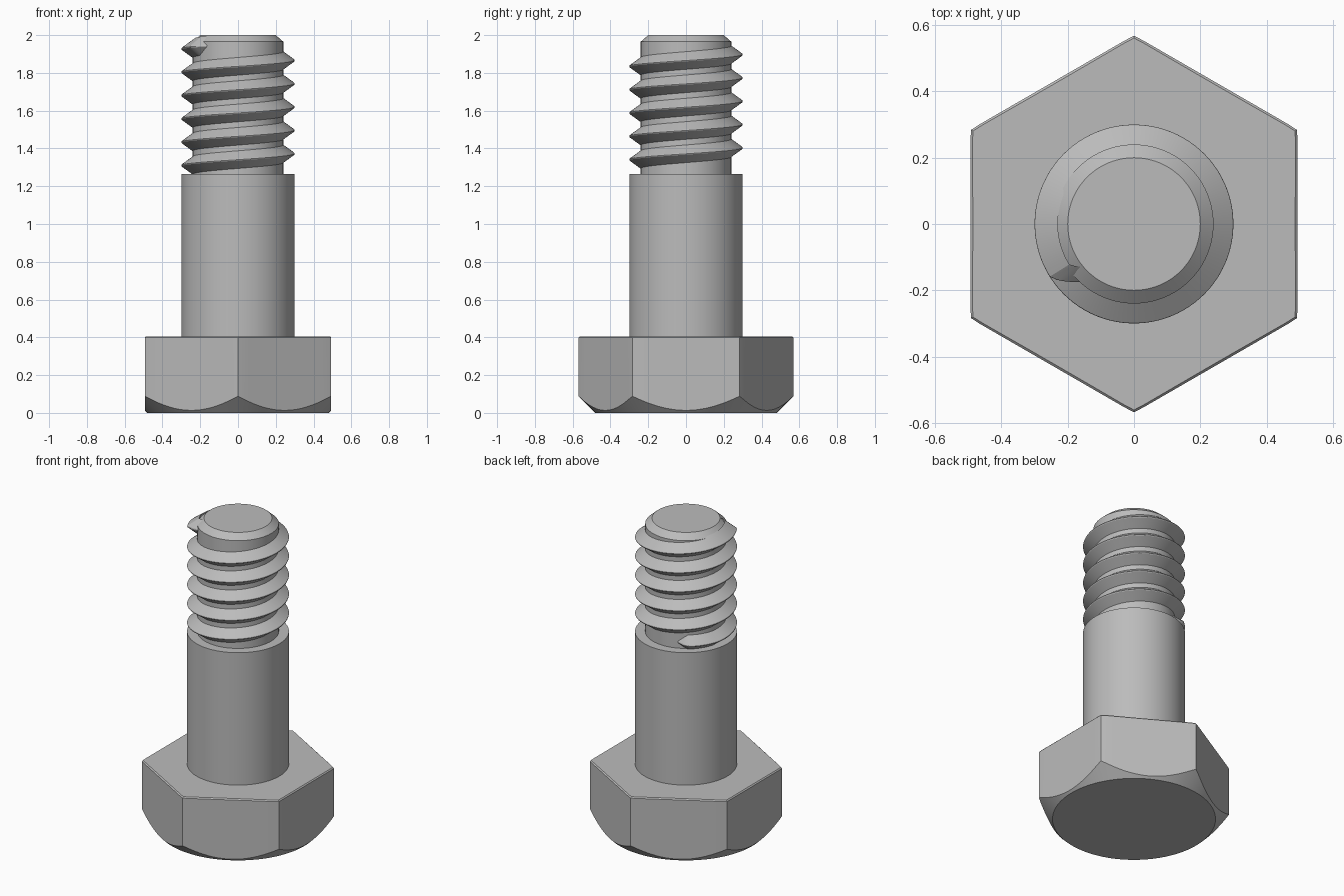
import bpy, bmesh
from math import cos, sin, pi, radians

if "Cube" in bpy.data.objects:
    bpy.data.objects.remove(bpy.data.objects["Cube"], do_unlink=True)

steel = bpy.data.materials.new("steel grey")
steel.use_nodes = True
colour = (0.5, 0.5, 0.5, 1)
steel.diffuse_color = colour
steel.node_tree.nodes["Principled BSDF"].inputs["Base Color"].default_value = colour


def loft(name, rings):
    """Skin a list of closed rings and cap both ends."""
    bm = bmesh.new()
    loops = [[bm.verts.new(p) for p in ring] for ring in rings]
    n = len(loops[0])
    for a, b in zip(loops, loops[1:]):
        for i in range(n):
            j = (i + 1) % n
            bm.faces.new((a[i], a[j], b[j], b[i]))
    bm.faces.new(loops[0][::-1])
    bm.faces.new(loops[-1])
    bmesh.ops.recalc_face_normals(bm, faces=bm.faces)
    mesh = bpy.data.meshes.new(name)
    bm.to_mesh(mesh)
    bm.free()
    mesh.materials.append(steel)
    obj = bpy.data.objects.new(name, mesh)
    bpy.context.collection.objects.link(obj)
    bpy.ops.object.select_all(action='DESELECT')
    obj.select_set(True)
    bpy.context.view_layer.objects.active = obj
    bpy.ops.object.shade_smooth_by_angle(angle=radians(25))
    return obj


SEGMENTS = 120
ANGLES = [2 * pi * i / SEGMENTS for i in range(SEGMENTS)]


def ring(radius, height):
    """Ring whose radius and height are functions of the angle."""
    return [(radius(a) * cos(a), radius(a) * sin(a), height(a)) for a in ANGLES]


def turned(name, profile):
    loft(name, [ring(lambda a: r, lambda a: z) for r, z in profile])


# Hex head with a conical chamfer underneath and a fine bevel on top
APOTHEM, FACE_RADIUS, HEAD_TOP = 0.4935, 0.48, 0.405


def hex_radius(a):
    off = (a + pi / 6) % (pi / 3) - pi / 6
    return min(APOTHEM / cos(off), 0.568)


loft("hex_head", [
    ring(lambda a: FACE_RADIUS, lambda a: 0),
    ring(hex_radius, lambda a: hex_radius(a) - FACE_RADIUS),
    ring(hex_radius, lambda a: HEAD_TOP - 0.007),
    ring(lambda a: hex_radius(a) - 0.007, lambda a: HEAD_TOP),
])

# Plain shank and the thinner core with its chamfered tip
turned("shank", [(0.3, 0.4), (0.3, 1.265)])
turned("thread_core", [(0.24, 1.26), (0.24, 1.965), (0.2, 2.0)])

# Helical thread ridge that sinks into the core at both ends
PITCH, START, END = 0.1235, 112, 2028
SECTION = [(0.23, -0.054), (0.298, -0.005), (0.3, 0), (0.298, 0.005), (0.23, 0.054)]


def thread_section(deg):
    a = radians(deg)
    z = max(1.31 + PITCH * (deg - 180) / 360, 1.305)
    sink = 0.065 * max(0, 1 - (deg - START) / 15, 1 - (END - deg) / 15)
    return [((r - sink) * cos(a), (r - sink) * sin(a), z + dz) for r, dz in SECTION]


loft("thread_ridge", [thread_section(d) for d in range(START, END + 1, 4)])
